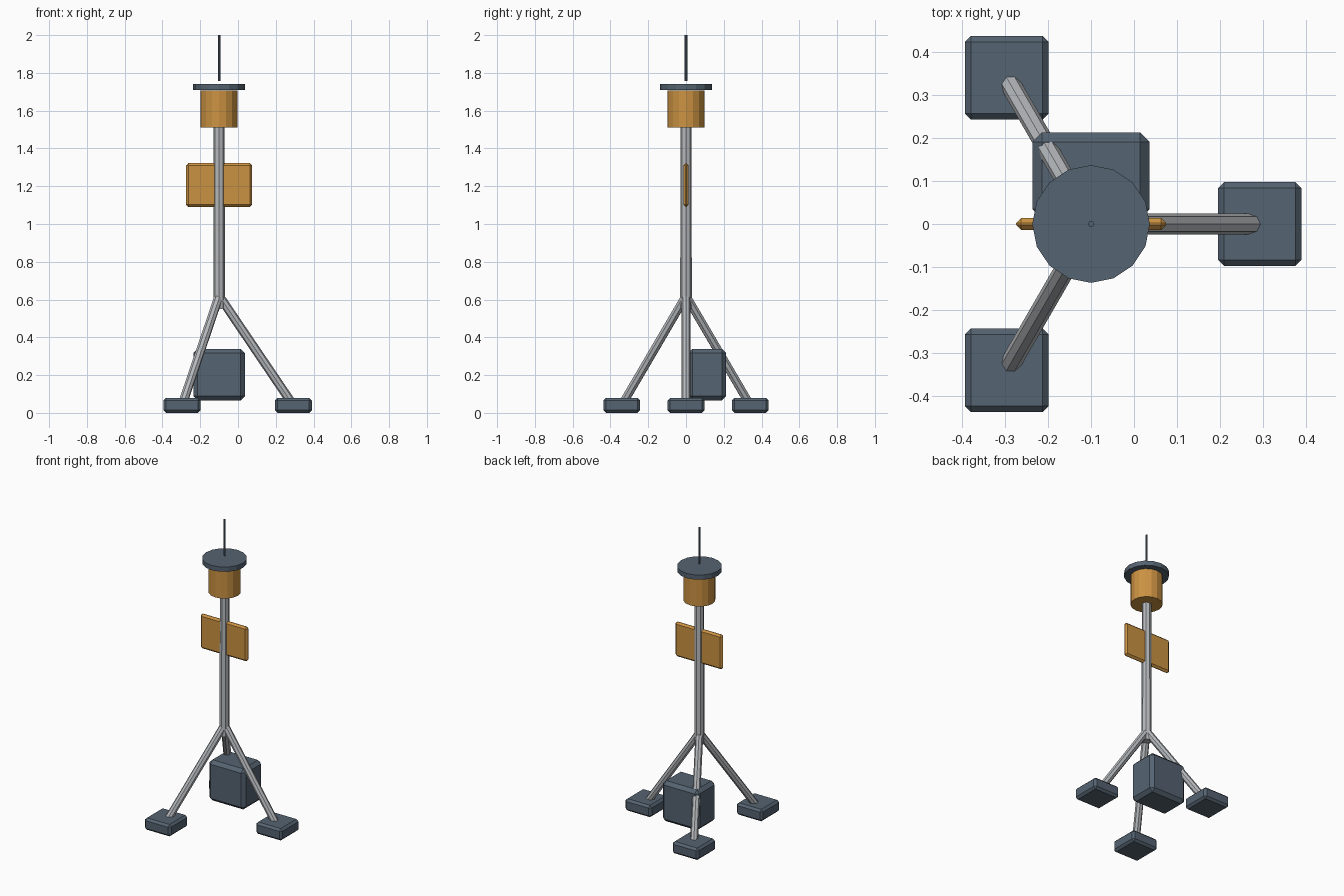
import bpy, math
from mathutils import Vector

cube = bpy.data.objects.get("Cube")
if cube:
    bpy.data.objects.remove(cube, do_unlink=True)


def material(name, rgb):
    m = bpy.data.materials.new(name)
    m.use_nodes = True
    colour = (*rgb, 1)
    m.diffuse_color = colour
    m.node_tree.nodes["Principled BSDF"].inputs["Base Color"].default_value = colour
    return m


slate = material("slate", (0.09, 0.125, 0.165))
amber = material("amber", (0.60, 0.29, 0.055))
steel = material("steel", (0.47, 0.49, 0.51))
AXIS = -0.1  # x of the mast


def rod(name, start, end, radius, sides, mat, tip=None):
    """Straight, optionally tapered cylinder between two points."""
    a, b = Vector(start), Vector(end)
    d = b - a
    bpy.ops.mesh.primitive_cone_add(
        vertices=sides, radius1=radius, radius2=tip or radius,
        depth=d.length, location=(a + b) / 2,
        rotation=d.to_track_quat('Z', 'Y').to_euler())
    ob = bpy.context.object
    ob.name = name
    ob.data.materials.append(mat)
    return ob


def box(name, centre, size, chamfer, mat):
    """Box with one-step chamfered edges."""
    bpy.ops.mesh.primitive_cube_add(size=1, location=centre)
    ob = bpy.context.object
    ob.name = name
    ob.scale = size
    bpy.ops.object.transform_apply(location=False, rotation=False, scale=True)
    mod = ob.modifiers.new("chamfer", 'BEVEL')
    mod.width = chamfer
    mod.segments = 1
    ob.data.materials.append(mat)
    return ob


# Mast, lamp housing, cap and antenna share one axis
rod("mast", (AXIS, 0, 0.55), (AXIS, 0, 1.53), 0.031, 8, steel, tip=0.029)
rod("lamp_housing", (AXIS, 0, 1.512), (AXIS, 0, 1.708), 0.098, 16, amber)
rod("top_cap", (AXIS, 0, 1.71), (AXIS, 0, 1.742), 0.137, 16, slate)
rod("antenna", (AXIS, 0, 1.757), (AXIS, 0, 2.0), 0.007, 8, slate)

# Sign panel through the mast
box("sign_panel", (AXIS, 0, 1.206), (0.35, 0.028, 0.232), 0.012, amber)

# Equipment case behind the mast
box("equipment_case", (AXIS, 0.113, 0.203), (0.273, 0.2, 0.273), 0.022, slate)

# Tripod legs with square feet
for i, side in enumerate(("left", "back_right", "front_right")):
    angle = math.radians(120 * i)
    x, y = AXIS + 0.393 * math.cos(angle), 0.393 * math.sin(angle)
    rod(side + "_leg", (AXIS, 0, 0.62), (x, y, 0.04), 0.024, 8, steel)
    box(side + "_foot", (x, y, 0.04), (0.195, 0.195, 0.08), 0.014, slate)
